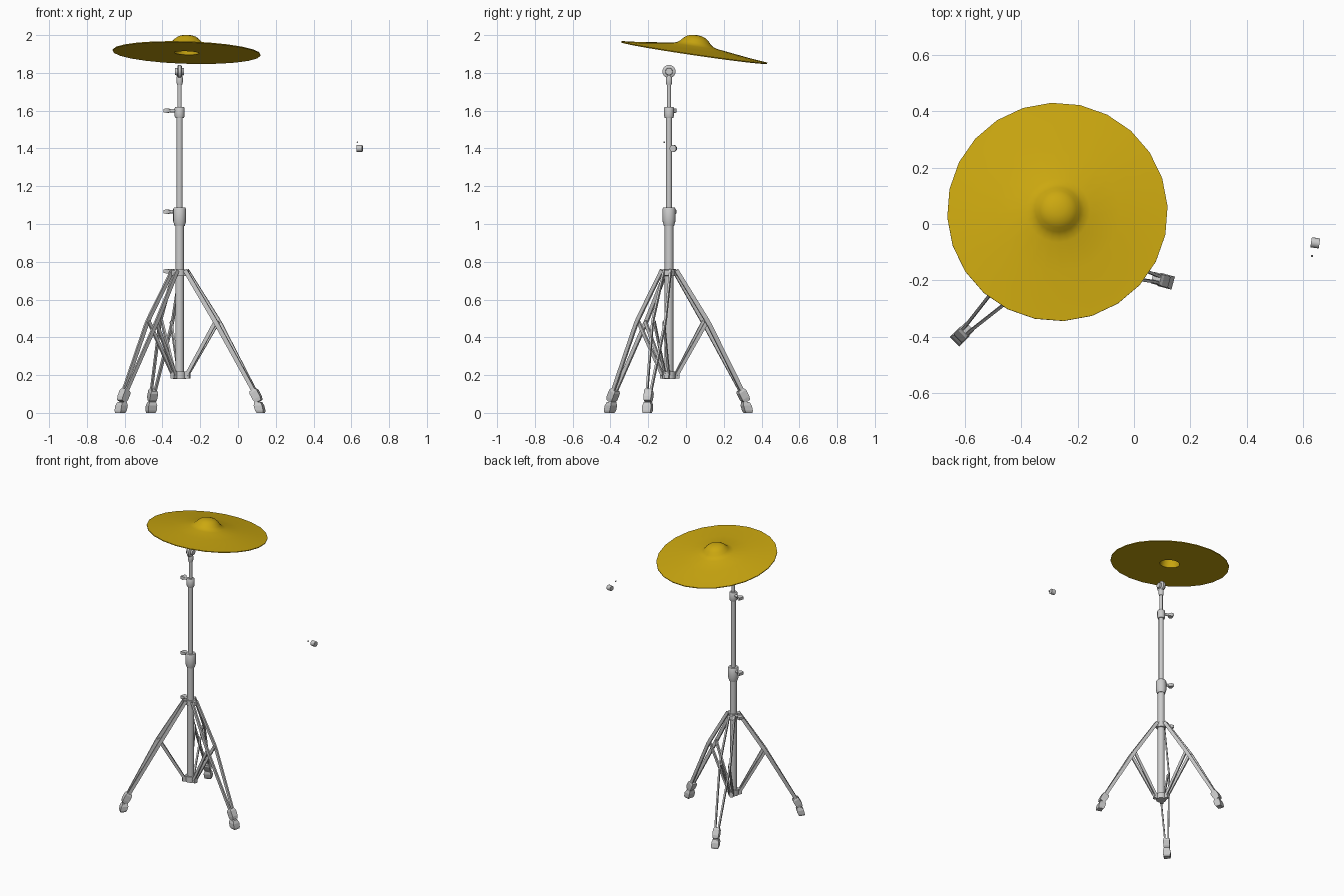
import bpy, bmesh, math
from mathutils import Vector

if "Cube" in bpy.data.objects:
    bpy.data.objects.remove(bpy.data.objects["Cube"])

AX = Vector((-0.309, -0.09, 0))   # stand axis
Z = Vector((0, 0, 1))


def finish(name, bm, mat=None, smooth=True):
    bmesh.ops.recalc_face_normals(bm, faces=bm.faces)
    me = bpy.data.meshes.new(name)
    bm.to_mesh(me)
    bm.free()
    ob = bpy.data.objects.new(name, me)
    bpy.context.collection.objects.link(ob)
    if mat:
        me.materials.append(mat)
    if smooth:
        bpy.ops.object.select_all(action='DESELECT')
        ob.select_set(True)
        bpy.context.view_layer.objects.active = ob
        bpy.ops.object.shade_smooth_by_angle(angle=math.radians(40))
    return ob


def lathe(name, profile, origin=AX, axis=Z, n=16, mat=None):
    """Revolve (radius, height) points around an axis; ends start and stop at radius 0."""
    q = Vector(axis).to_track_quat('Z', 'Y')
    bm = bmesh.new()
    rings = []
    for r, h in profile:
        angles = [0] if r == 0 else [2 * math.pi * i / n for i in range(n)]
        rings.append([bm.verts.new(origin + q @ Vector((r * math.cos(a), r * math.sin(a), h)))
                      for a in angles])
    for a, b in zip(rings, rings[1:]):
        for i in range(n):
            j = (i + 1) % n
            if len(a) == 1:
                bm.faces.new((a[0], b[i], b[j]))
            elif len(b) == 1:
                bm.faces.new((a[i], a[j], b[0]))
            else:
                bm.faces.new((a[i], a[j], b[j], b[i]))
    return finish(name, bm, mat)


def rod(name, a, b, r, n=10):
    d = b - a
    return lathe(name, [(0, 0), (r, 0), (r, d.length), (0, d.length)], a, d, n)


def sweep(name, sections):
    """Loft rectangles: each section is (centre, half-vector u, half-vector v)."""
    bm = bmesh.new()
    rings = [[bm.verts.new(c + s * u + t * v) for s, t in ((1, 1), (-1, 1), (-1, -1), (1, -1))]
             for c, u, v in sections]
    for a, b in zip(rings, rings[1:]):
        for i in range(4):
            j = (i + 1) % 4
            bm.faces.new((a[i], a[j], b[j], b[i]))
    bm.faces.new(rings[0])
    bm.faces.new(rings[-1])
    return finish(name, bm, smooth=False)


# Telescoping tubes and collars
lathe("lower_tube", [(0, .18), (.023, .18), (.023, 1.0), (0, 1.0)])
lathe("middle_tube", [(0, 1.0), (.016, 1.0), (.016, 1.57), (0, 1.57)])
lathe("upper_tube", [(0, 1.57), (.011, 1.57), (.011, 1.76), (0, 1.76)])
lathe("lower_collar", [(0, .99), (.027, .99), (.034, 1.015), (.034, 1.08), (.03, 1.087), (0, 1.087)])
lathe("upper_collar", [(0, 1.56), (.022, 1.56), (.026, 1.57), (.026, 1.615), (.022, 1.62), (0, 1.62)])
lathe("leg_collar", [(0, .725), (.031, .725), (.031, .76), (0, .76)])
lathe("base_hub", [(0, .18), (.034, .18), (.034, .22), (0, .22)])

# Tilter at the top of the stand
lathe("tilter_neck", [(0, 1.735), (.013, 1.735), (.017, 1.75), (.017, 1.775), (.012, 1.79), (0, 1.79)])
top = AX + Z * 1.807
X = Vector((1, 0, 0))
lathe("tilter_disc", [(0, -.012), (.028, -.012), (.035, -.007), (.035, .007), (.028, .012), (0, .012)],
      top, X, 20)
lathe("tilter_caps", [(0, -.024), (.018, -.024), (.02, -.018), (.02, .018), (.018, .024), (0, .024)],
      top, X, 16)

# Wing screws
wd = Vector((-.96, .28, 0)).normalized()
wt = wd.cross(Z)
for k, z in enumerate((1.6, 1.065, .75)):
    c = AX + Z * z
    rod(f"screw_shaft_{k}", c + wd * .015, c + wd * .06, .009)
    sweep(f"screw_wing_{k}", [(c + wd * .05, wt * .008, Z * .008),
                              (c + wd * .066, wt * .018, Z * .012),
                              (c + wd * .084, wt * .018, Z * .009)])

# Folding legs: paired flat bars, paired braces and rubber feet
for k, deg in enumerate((225, -15, 110)):
    a = math.radians(deg)
    R = Vector((math.cos(a), math.sin(a), 0))
    T = Vector((-math.sin(a), math.cos(a), 0))

    def P(r, t, z):
        return AX + R * r + T * t + Z * z

    out = Vector((R * .26 + Z * .165)).normalized()       # across the bar
    inn = Vector((R * .28 - Z * .18)).normalized()        # across the brace
    for side in (-1, 1):
        tag = f"{k}_{'a' if side < 0 else 'b'}"
        th = T * .005
        sweep("leg_bar_" + tag, [(P(.035, side * .018, .755), out * .011, th),
                                 (P(.195, side * .034, .50), out * .012, th),
                                 (P(.215, side * .034, .467), out * .012, th),
                                 (P(.415, side * .010, .105), out * .011, th)])
        sweep("leg_brace_" + tag, [(P(.205, side * .026, .485), inn * .010, th),
                                   (P(.040, side * .010, .20), inn * .009, th)])
    sweep(f"upper_lug_{k}", [(P(.02, 0, .742), T * .013, Z * .017), (P(.048, 0, .742), T * .013, Z * .015)])
    sweep(f"base_lug_{k}", [(P(.02, 0, .20), T * .012, Z * .02), (P(.055, 0, .20), T * .012, Z * .018)])
    # Foot sleeve and rubber tip, both leaning outward
    d = Vector((R * .21 - Z * .38)).normalized()
    w = d.cross(T)
    s = P(.402, 0, .122)
    sweep(f"foot_sleeve_{k}", [(s, w * .017, T * .017), (s + d * .012, w * .022, T * .021),
                               (s + d * .05, w * .022, T * .021), (s + d * .07, w * .016, T * .018)])
    sweep(f"foot_tip_{k}", [(P(.430, 0, .058), R * .017, T * .018), (P(.435, 0, .038), R * .023, T * .024),
                            (P(.442, 0, .012), R * .022, T * .024), (P(.445, 0, 0), R * .018, T * .02)])

# Cymbal: domed top, flat underside with a hollow bell
gold = bpy.data.materials.new("gold")
gold.diffuse_color = (.60, .39, .005, 1)
gold.use_nodes = True
gold.node_tree.nodes["Principled BSDF"].inputs["Base Color"].default_value = gold.diffuse_color
lathe("cymbal", [(0, .092), (.025, .090), (.048, .083), (.066, .070), (.080, .054), (.094, .043), (.115, .035),
                 (.22, .021), (.32, .008), (.392, .001), (.392, -.004), (.066, -.004),
                 (.062, .03), (.055, .066), (.03, .078), (0, .08)],
      Vector((-.272, .043, 1.909)), Vector((.031, .147, 1)), 24, gold)

# Loose nut and tiny pin floating beside the stand
na = Vector((1, -.15, 0)).normalized()
nut = Vector((.644, -.067, 1.4))
lathe("loose_nut", [(0, -.015), (.018, -.015), (.018, .015), (0, .015)], nut, na, 14)
rod("loose_pin", Vector((.632, -.118, 1.432)), Vector((.632, -.111, 1.432)), .004, 6)
